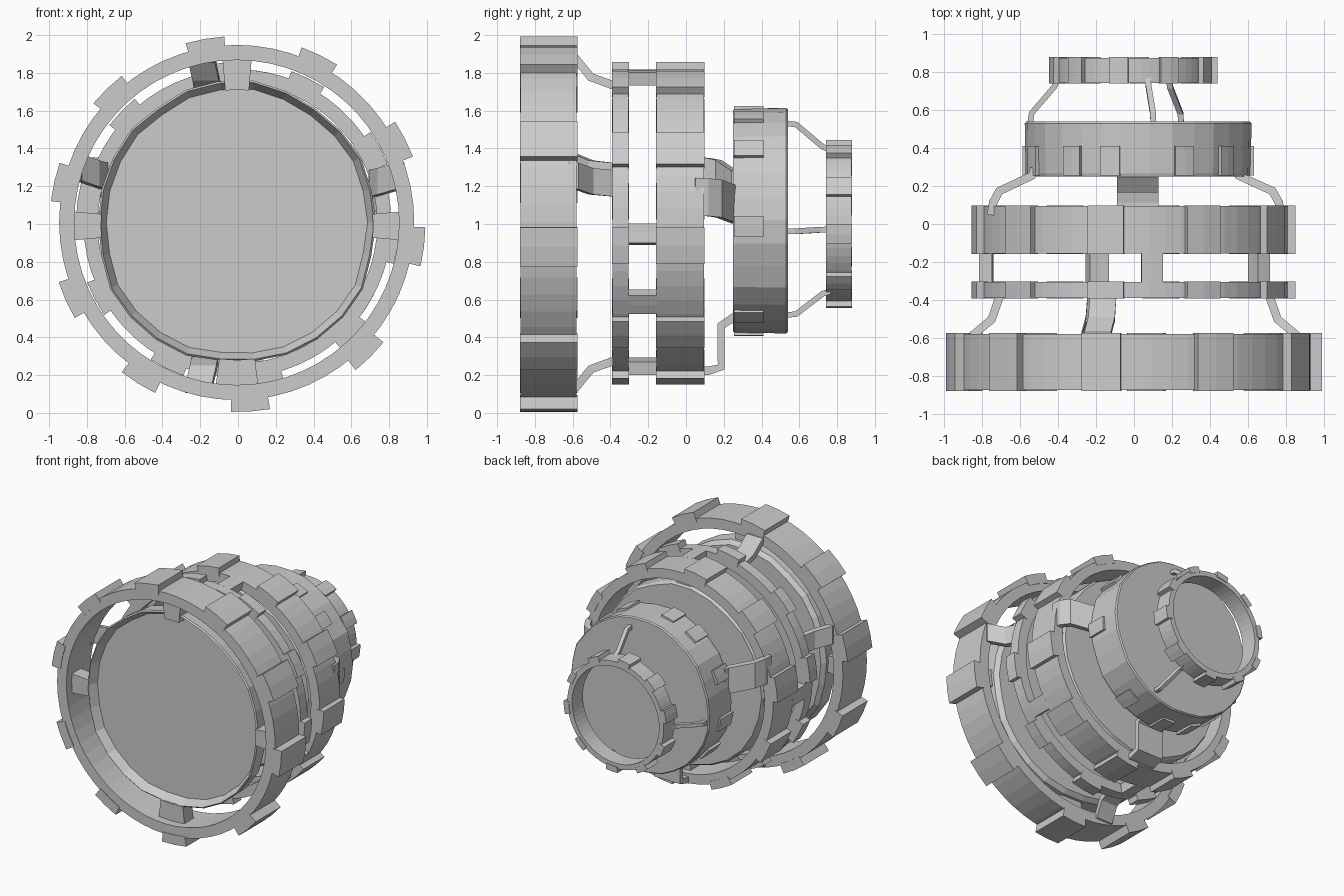
import bpy, bmesh, random
from math import sin, cos, radians, pi
from mathutils import Vector

if "Cube" in bpy.data.objects:
    bpy.data.objects.remove(bpy.data.objects["Cube"])

random.seed(4)


def finish(name, bm):
    bmesh.ops.recalc_face_normals(bm, faces=bm.faces)
    me = bpy.data.meshes.new(name)
    bm.to_mesh(me)
    bm.free()
    ob = bpy.data.objects.new(name, me)
    bpy.context.collection.objects.link(ob)
    return ob


def pt(r, a, y, c):
    return (c[0] + r * cos(a), y, c[1] + r * sin(a))


def skin(bm, rows, closed=False):
    """Join equal loops with quads and cap the ends."""
    m = len(rows[0])
    for p, q in zip(rows, rows[1:] + ([rows[0]] if closed else [])):
        for j in range(m):
            k = (j + 1) % m
            bm.faces.new((p[j], p[k], q[k], q[j]))
    if not closed:
        bm.faces.new(rows[0])
        bm.faces.new(rows[-1])


def sweep(bm, profile, a0, a1, c, n):
    """Sweep a closed (radius, y) profile about the y axis, angles in degrees."""
    full = abs(a1 - a0) >= 360
    rows = []
    for i in range(n if full else n + 1):
        a = radians(a0 + (a1 - a0) * i / n)
        rows.append([bm.verts.new(pt(r, a, y, c)) for r, y in profile])
    skin(bm, rows, full)


def box(r0, r1, y0, y1):
    return [(r0, y0), (r1, y0), (r1, y1), (r0, y1)]


def ring(name, r0, r1, y0, y1, c):
    bm = bmesh.new()
    sweep(bm, box(r0, r1, y0, y1), 0, 360, c, 60)
    finish(name, bm)


def blocks(name, angles, width, profile, c):
    bm = bmesh.new()
    for a in angles:
        sweep(bm, profile, a - width / 2, a + width / 2, c, 2)
    finish(name, bm)


def drum(name, profile, c, wob, n=26):
    """Closed puck with a slightly irregular edge from (radius, y) loops."""
    bm = bmesh.new()
    jit = [1 + random.uniform(-wob, wob) for _ in range(n)]
    skin(bm, [[bm.verts.new(pt(r * jit[i], 2 * pi * i / n, y, c)) for i in range(n)]
              for r, y in profile])
    finish(name, bm)


def struts(name, angles, path, width, thick, c):
    """Bent flat bars following a (radius, y) path, squared to the nearest axis."""
    bm = bmesh.new()
    pts = [Vector(p) for p in path]
    for deg in angles:
        a = radians(deg)
        s = radians(90 * round(deg / 90))
        rows = []
        for i, p in enumerate(pts):
            # thickness runs along the averaged inward normal of the path
            before = (p - pts[i - 1]).normalized() if i else Vector((0, 0))
            after = (pts[i + 1] - p).normalized() if i + 1 < len(pts) else Vector((0, 0))
            d = (before + after).normalized()
            row = []
            for w, t in ((-1, 0), (1, 0), (1, 1), (-1, 1)):
                ww, dr, dy = w * width / 2, -d.y * thick * t, d.x * thick * t
                row.append(bm.verts.new((c[0] + p.x * cos(a) + dr * cos(s) - ww * sin(s),
                                         p.y + dy,
                                         c[1] + p.x * sin(a) + dr * sin(s) + ww * cos(s))))
            rows.append(row)
        skin(bm, rows)
    finish(name, bm)


C1, C2, C3, C4 = (-0.007, 1.008), (-0.003, 1.003), (0.02, 1.02), (-0.005, 1.0)
TEETH = [64, 100, 134, 167, 204, 238, 274, 315, 353, 27]

# front ring: outer teeth, inner dish held by four brackets
ring("front_ring", 0.86, 0.94, -0.875, -0.58, C1)
blocks("front_ring_teeth", TEETH, 12, box(0.92, 0.995, -0.88, -0.575), (-0.003, 1))
drum("front_dish", [(0.70, -0.735), (0.735, -0.80), (0.745, -0.79), (0.74, -0.68), (0.71, -0.65)],
     C1, 0.018)
blocks("front_brackets_upper", [90, 0, 180], 10, box(0.72, 0.88, -0.81, -0.70), (-0.005, 0.99))
blocks("front_bracket_lower", [270], 15, box(0.72, 0.88, -0.81, -0.70), (-0.005, 1.0))

# struts from front ring to middle ring
struts("front_struts", [16, 161, 102, 257],
       [(0.92, -0.62), (0.91, -0.57), (0.81, -0.49), (0.77, -0.38), (0.77, -0.36)],
       0.14, 0.045, C2)

# middle ring: narrow and wide bands joined by bridges
for part, y0, y1 in (("narrow", -0.39, -0.305), ("wide", -0.155, 0.095)):
    ring("middle_ring_" + part, 0.74, 0.815, y0, y1, C2)
    blocks("middle_teeth_" + part, [-8 + 36 * i for i in range(10)], 13,
           box(0.79, 0.855, y0 - 0.003, y1 + 0.003), C2)
blocks("middle_bridges", [83, -32, 256, 184], 8, box(0.745, 0.815, -0.31, -0.15), C2)
drum("middle_drum", [(0.68, -0.10), (0.70, -0.07), (0.70, 0.03), (0.685, 0.06)], C2, 0.012)
blocks("middle_brackets", [0, 90, 180, 270], 10, box(0.66, 0.76, -0.08, 0.04), C2)

# struts from middle ring to rear drum
struts("middle_side_struts", [10, 162],
       [(0.81, 0.05), (0.80, 0.12), (0.76, 0.19), (0.58, 0.27), (0.57, 0.30)],
       0.20, 0.045, C2)
struts("middle_lower_strut", [270],
       [(0.80, 0.06), (0.80, 0.12), (0.77, 0.205), (0.55, 0.205), (0.51, 0.27)],
       0.22, 0.045, (0.02, 1.0))

# rear drum with blocks near its front edge
drum("rear_drum", [(0.59, 0.25), (0.595, 0.265), (0.60, 0.53), (0.592, 0.54)], C3, 0.012, 30)
blocks("rear_drum_blocks", [-3, 39, 66, 104, 125, 157, 192, 220, 246, 270, 302], 10,
       box(0.57, 0.612, 0.255, 0.41), C3)

# struts from rear drum to back ring
struts("rear_struts", [184, 79, -63],
       [(0.56, 0.52), (0.55, 0.59), (0.43, 0.73), (0.41, 0.78)], 0.03, 0.03, C4)

# open back ring with teeth
ring("back_ring", 0.375, 0.415, 0.742, 0.875, C4)
blocks("back_ring_teeth", TEETH, 13, box(0.40, 0.445, 0.74, 0.88), C4)
